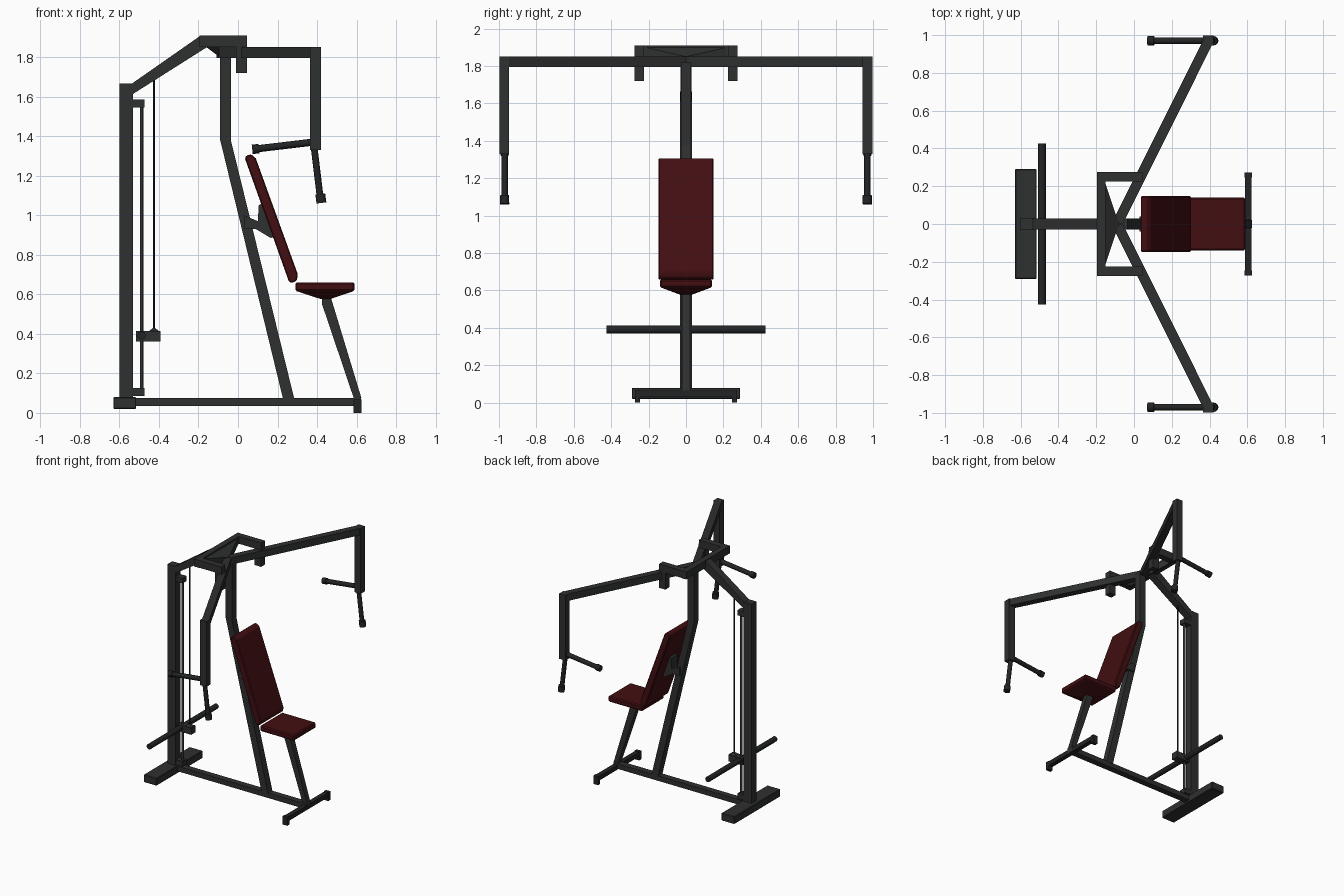
import bpy, bmesh, math
from mathutils import Vector

if "Cube" in bpy.data.objects:
    bpy.data.objects.remove(bpy.data.objects["Cube"])


def material(name, rgb):
    m = bpy.data.materials.new(name)
    m.diffuse_color = (*rgb, 1)
    m.use_nodes = True
    m.node_tree.nodes["Principled BSDF"].inputs["Base Color"].default_value = m.diffuse_color
    return m


STEEL = material("dark grey steel", (0.028, 0.029, 0.029))
BLACK = material("black grip", (0.016, 0.017, 0.018))
RED = material("dark red padding", (0.055, 0.0045, 0.006))


def finish(name, bm, mat, bevel=0.0, smooth=False):
    bmesh.ops.recalc_face_normals(bm, faces=bm.faces)
    me = bpy.data.meshes.new(name)
    bm.to_mesh(me)
    bm.free()
    me.materials.append(mat)
    ob = bpy.data.objects.new(name, me)
    bpy.context.collection.objects.link(ob)
    if bevel:
        mod = ob.modifiers.new("bevel", 'BEVEL')
        mod.width = bevel
        mod.segments = 1
    if smooth:
        bpy.ops.object.select_all(action='DESELECT')
        ob.select_set(True)
        bpy.context.view_layer.objects.active = ob
        bpy.ops.object.shade_smooth_by_angle(angle=math.radians(40))
    return ob


def prism(name, pts, y0, y1, mat=STEEL, bevel=0.0):
    """Side profile in x,z extruded along y."""
    bm = bmesh.new()
    f = bm.faces.new([bm.verts.new((x, y0, z)) for x, z in pts])
    r = bmesh.ops.extrude_face_region(bm, geom=[f])
    vs = [v for v in r["geom"] if isinstance(v, bmesh.types.BMVert)]
    bmesh.ops.translate(bm, verts=vs, vec=(0, y1 - y0, 0))
    return finish(name, bm, mat, bevel)


def box(name, x0, x1, y0, y1, z0, z1, mat=STEEL, bevel=0.0):
    return prism(name, [(x0, z0), (x1, z0), (x1, z1), (x0, z1)],
                 min(y0, y1), max(y0, y1), mat, bevel)


def rod(name, a, b, r, mat=BLACK, sides=12):
    a, b = Vector(a), Vector(b)
    bm = bmesh.new()
    bmesh.ops.create_cone(bm, cap_ends=True, segments=sides, radius1=r,
                          radius2=r, depth=(b - a).length)
    rot = (b - a).to_track_quat('Z', 'Y').to_matrix()
    bmesh.ops.rotate(bm, verts=bm.verts, matrix=rot)
    bmesh.ops.translate(bm, verts=bm.verts, vec=(a + b) / 2)
    return finish(name, bm, mat, smooth=True)


def hull(name, pts, mat=STEEL):
    bm = bmesh.new()
    for p in pts:
        bm.verts.new(p)
    bmesh.ops.convex_hull(bm, input=bm.verts)
    return finish(name, bm, mat)


# Floor frame
box("rear_foot", -0.63, -0.515, -0.29, 0.29, 0.02, 0.08, bevel=0.004)
box("base_beam", -0.53, 0.60, -0.025, 0.025, 0.036, 0.076)
box("front_foot", 0.587, 0.623, -0.27, 0.27, 0.03, 0.065, BLACK)
box("front_foot_joint", 0.587, 0.623, -0.025, 0.025, 0.03, 0.08)

# Rear column and sloping top beam
box("rear_column", -0.60, -0.53, -0.031, 0.031, 0.07, 1.665)
prism("top_beam", [(-0.60, 1.64), (-0.53, 1.614), (-0.157, 1.85),
                   (-0.157, 1.908), (-0.19, 1.908), (-0.535, 1.667), (-0.60, 1.667)],
      -0.03, 0.03)

# Main leaning post and seat strut
prism("main_post", [(0.228, 0.07), (0.285, 0.07), (-0.035, 1.375),
                    (-0.035, 1.82), (-0.09, 1.82), (-0.09, 1.38)], -0.028, 0.028)
prism("seat_strut", [(0.585, 0.076), (0.624, 0.076), (0.468, 0.59), (0.424, 0.58),
                     (0.424, 0.553)], -0.022, 0.022)

# Seat with tapered underside
box("seat", 0.29, 0.59, -0.14, 0.14, 0.615, 0.66, RED, 0.008)
hull("seat_underside",
     [(x, y, 0.616) for x in (0.295, 0.585) for y in (-0.135, 0.135)] +
     [(x, y, 0.577) for x in (0.415, 0.47) for y in (-0.03, 0.03)], RED)

# Backrest and its bracket
prism("backrest", [(0.034, 1.29), (0.045, 1.303), (0.068, 1.308), (0.09, 1.288),
                   (0.303, 0.70), (0.297, 0.668), (0.268, 0.656), (0.256, 0.668)],
      -0.147, 0.147, RED, 0.006)
prism("backrest_bracket", [(0.03, 0.93), (0.09, 0.93), (0.165, 0.885), (0.19, 0.89),
                           (0.12, 1.06), (0.105, 1.05), (0.10, 0.97), (0.03, 1.0)],
      -0.04, 0.04)

# Top yoke: cross bar and wedge to the post
box("yoke_cross_bar", -0.195, -0.15, -0.275, 0.275, 1.85, 1.91)
hull("yoke_wedge", [(-0.16, -0.24, 1.905), (-0.16, 0.24, 1.905), (-0.16, -0.24, 1.85),
                    (-0.16, 0.24, 1.85), (-0.08, 0, 1.85), (-0.08, 0, 1.79)])

for s, side in ((-1, "left"), (1, "right")):
    # Floor pads
    box(side + "_floor_pad", 0.585, 0.625, s * 0.245, s * 0.272, 0, 0.068, BLACK)
    # Yoke side with short drop
    box(side + "_yoke_side", -0.155, 0.045, s * 0.225, s * 0.275, 1.852, 1.91)
    box(side + "_yoke_drop", -0.01, 0.046, s * 0.225, s * 0.275, 1.72, 1.88)
    # Swinging arm
    a, b = Vector((-0.085, s * 0.01, 0)), Vector((0.392, s * 0.965, 0))
    n = (b - a).normalized().cross(Vector((0, 0, 1))) * 0.027
    hull(side + "_arm", [(p.x, p.y, z) for p in (a + n, a - n, b + n, b - n)
                         for z in (1.795, 1.85)])
    box(side + "_arm_drop", 0.365, 0.42, s * 0.945, s * 0.998, 1.33, 1.85)
    # Grips with thicker ends
    y = s * 0.97
    rod(side + "_inner_grip", (0.40, y, 1.372), (0.08, y, 1.334), 0.018)
    rod(side + "_inner_grip_end", (0.107, y, 1.337), (0.072, y, 1.333), 0.024)
    rod(side + "_lower_grip", (0.383, y, 1.36), (0.417, y, 1.08), 0.017)
    rod(side + "_lower_grip_end", (0.416, y, 1.108), (0.422, y, 1.062), 0.025)

# Guide rod, its brackets, cable and weight carriage
for z, tag in ((0.105, "lower"), (1.565, "upper")):
    box(tag + "_rod_bracket", -0.535, -0.472, -0.027, 0.027, z - 0.02, z + 0.02)
rod("guide_rod", (-0.488, 0, 0.10), (-0.488, 0, 1.57), 0.009, STEEL)
rod("cable", (-0.425, 0, 0.40), (-0.425, 0, 1.70), 0.005, BLACK, 8)
box("weight_carriage", -0.517, -0.393, -0.028, 0.028, 0.36, 0.413)
hull("cable_anchor", [(x, y, 0.41) for x in (-0.455, -0.395) for y in (-0.025, 0.025)] +
     [(x, y, 0.43) for x in (-0.43, -0.42) for y in (-0.006, 0.006)])
rod("weight_bar", (-0.488, -0.425, 0.391), (-0.488, 0.425, 0.391), 0.021)
